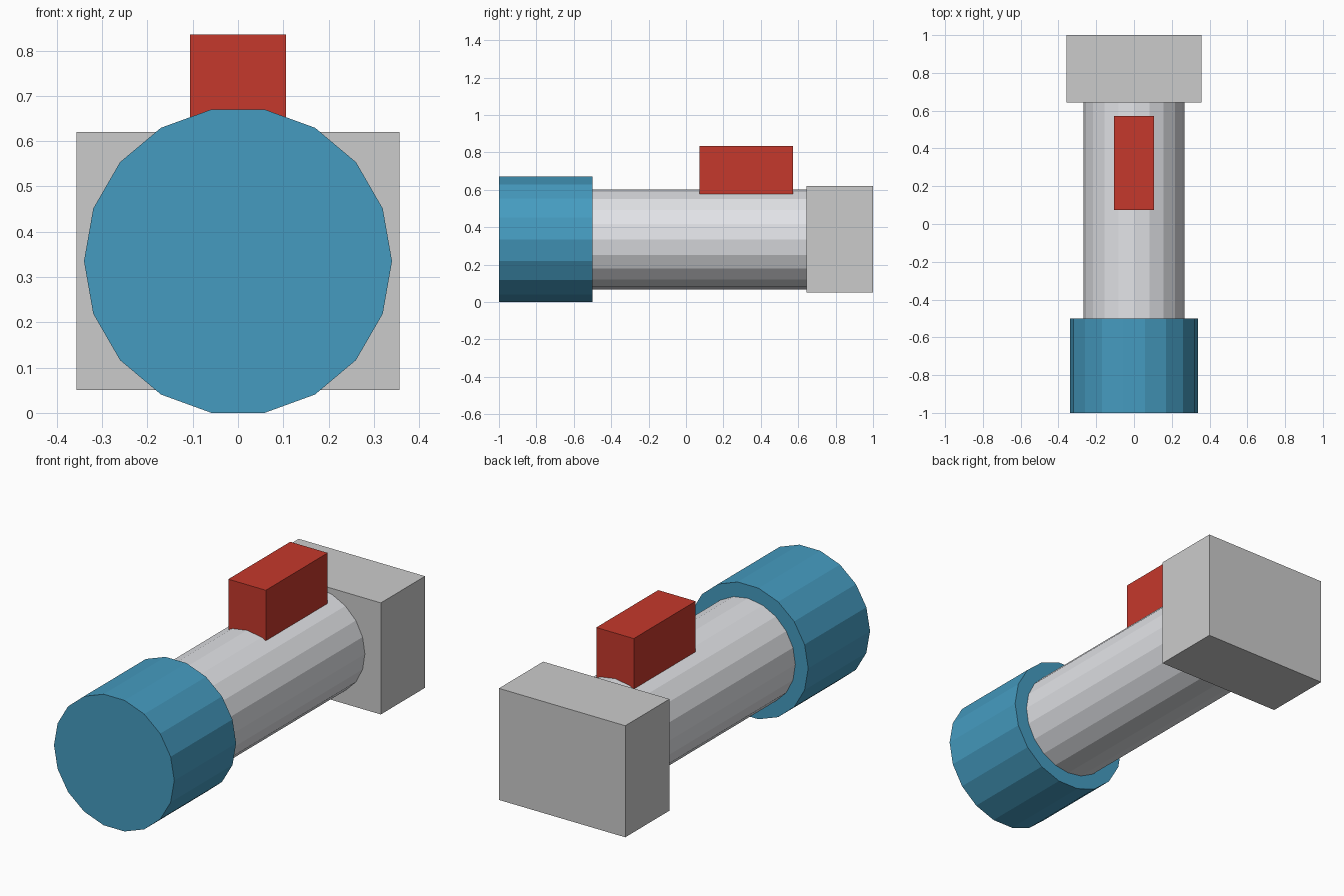
import bpy, math
from mathutils import Matrix

if "Cube" in bpy.data.objects:
    bpy.data.objects.remove(bpy.data.objects["Cube"])

AXIS_Z = 0.335  # height of the common axis


def paint(ob, color):
    mat = bpy.data.materials.new(ob.name + "_paint")
    mat.diffuse_color = (*color, 1)
    mat.use_nodes = True
    mat.node_tree.nodes["Principled BSDF"].inputs["Base Color"].default_value = mat.diffuse_color
    ob.data.materials.append(mat)


def tube(name, sides, radius, y0, y1):
    # cylinder along y with a vertex on the +x side
    bpy.ops.mesh.primitive_cylinder_add(vertices=sides, radius=radius, depth=y1 - y0)
    ob = bpy.context.object
    ob.name = name
    ob.data.transform(Matrix.Rotation(math.pi / 2, 4, 'X')
                      @ Matrix.Rotation(math.pi / 2, 4, 'Z'))
    ob.location = (0, (y0 + y1) / 2, AXIS_Z)
    return ob


def block(name, half_x, y0, y1, z0, z1):
    bpy.ops.mesh.primitive_cube_add(size=1)
    ob = bpy.context.object
    ob.name = name
    ob.data.transform(Matrix.Diagonal((2 * half_x, y1 - y0, z1 - z0, 1)))
    ob.location = (0, (y0 + y1) / 2, (z0 + z1) / 2)
    return ob


# Front head, main barrel
paint(tube("front_head", 18, 0.34, -1.0, -0.501), (0.06, 0.33, 0.53))
paint(tube("barrel", 20, 0.267, -0.501, 0.643), (0.76, 0.77, 0.80))

# Rear housing
block("rear_block", 0.357, 0.643, 1.0, 0.05, 0.62)

# Top block sunk into the barrel
paint(block("top_block", 0.106, 0.073, 0.573, 0.5, 0.835), (0.56, 0.04, 0.025))
